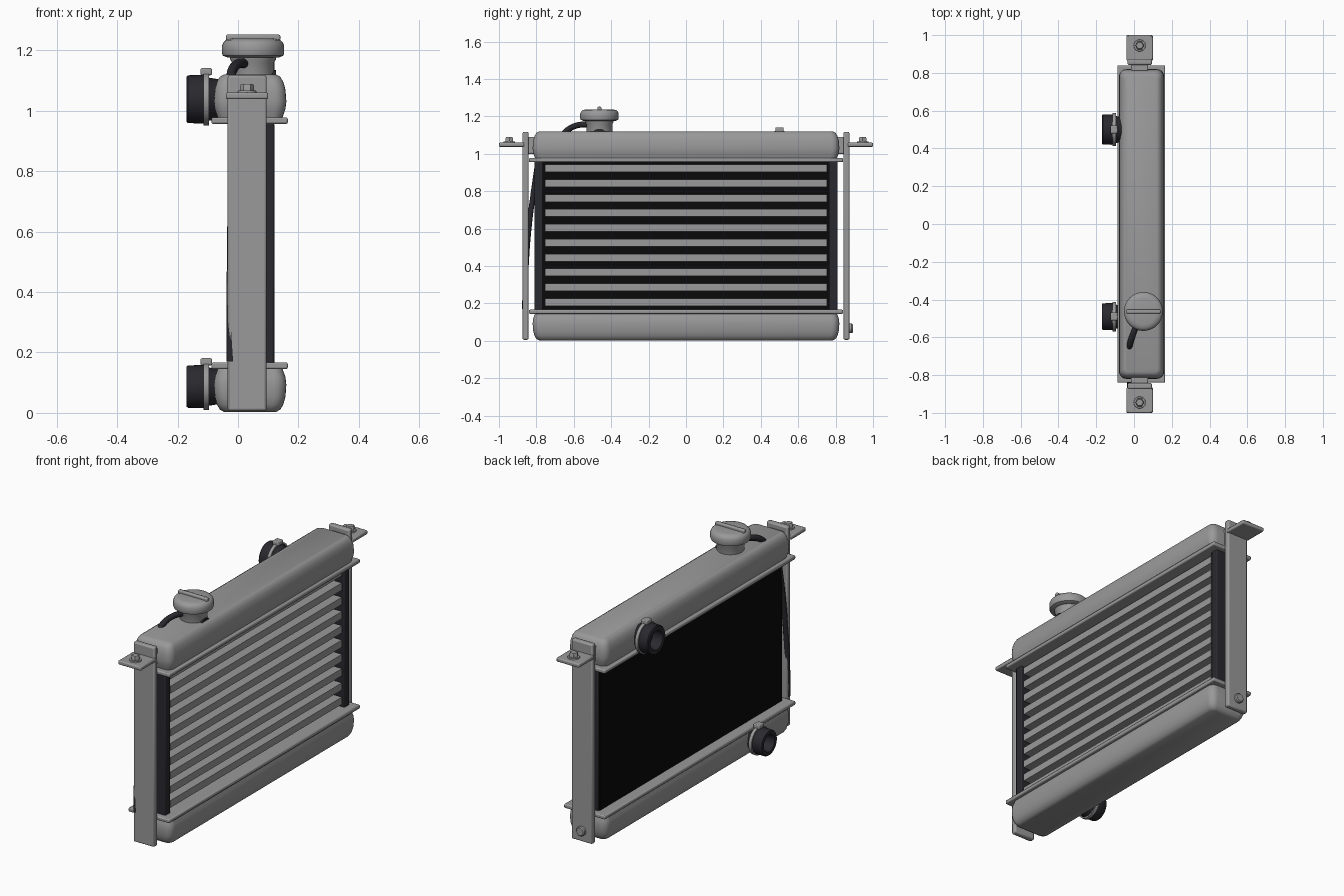
import bpy, bmesh, math
from mathutils import Vector, Matrix

if "Cube" in bpy.data.objects:
    bpy.data.objects.remove(bpy.data.objects["Cube"])


def material(name, rgb):
    m = bpy.data.materials.new(name)
    m.use_nodes = True
    m.diffuse_color = (*rgb, 1)
    bsdf = next(n for n in m.node_tree.nodes if n.type == "BSDF_PRINCIPLED")
    bsdf.inputs["Base Color"].default_value = (*rgb, 1)
    return m


METAL = material("grey metal", (0.32, 0.32, 0.32))
RUBBER = material("dark rubber", (0.022, 0.022, 0.028))
BLACK = material("black core", (0.003, 0.003, 0.003))
CX = 0.04  # centre line of the tanks


def finish(bm, name, mat, bevel=0.0):
    bmesh.ops.recalc_face_normals(bm, faces=bm.faces[:])
    mesh = bpy.data.meshes.new(name)
    bm.to_mesh(mesh)
    bm.free()
    ob = bpy.data.objects.new(name, mesh)
    bpy.context.collection.objects.link(ob)
    mesh.materials.append(mat)
    if bevel:
        mod = ob.modifiers.new("soft edges", "BEVEL")
        mod.width, mod.segments = bevel, 2
    bpy.ops.object.select_all(action="DESELECT")
    ob.select_set(True)
    bpy.context.view_layer.objects.active = ob
    bpy.ops.object.shade_smooth_by_angle(angle=math.radians(35))
    return ob


def box(name, xs, ys, zs, mat, bevel=0.0):
    bm = bmesh.new()
    bmesh.ops.create_cube(bm, size=1)
    for v in bm.verts:
        v.co = Vector([(r[0] + r[1]) / 2 + c * (r[1] - r[0])
                       for c, r in zip(v.co, (xs, ys, zs))])
    return finish(bm, name, mat, bevel)


def loft(bm, rings, closed=False):
    loops = [[bm.verts.new(p) for p in ring] for ring in rings]
    n = len(loops[0])
    pairs = list(zip(loops, loops[1:]))
    if closed:
        pairs.append((loops[-1], loops[0]))
    for a, b in pairs:
        for i in range(n):
            j = (i + 1) % n
            bm.faces.new((a[i], a[j], b[j], b[i]))
    if not closed:
        bm.faces.new(loops[0])
        bm.faces.new(loops[-1])


def lathe(name, profile, origin, mat, axis="Z", sides=40, closed=False):
    """Revolve (radius, height) points about an axis through origin."""
    turn = {"Z": Matrix(), "X": Matrix.Rotation(math.pi / 2, 4, "Y"),
            "Y": Matrix.Rotation(-math.pi / 2, 4, "X")}[axis]
    place = Matrix.Translation(origin) @ turn
    bm = bmesh.new()
    loft(bm, [[place @ Vector((r * math.cos(2 * math.pi * k / sides),
                               r * math.sin(2 * math.pi * k / sides), h))
               for k in range(sides)] for r, h in profile], closed)
    return finish(bm, name, mat)


def rounded_rect(hx, hy, r, z):
    pts = []
    for q, (sx, sy) in enumerate(((1, 1), (-1, 1), (-1, -1), (1, -1))):
        for k in range(6):
            a = math.pi / 2 * (q + k / 5)
            pts.append((CX + sx * (hx - r) + r * math.cos(a),
                        sy * (hy - r) + r * math.sin(a), z))
    return pts


def hose(name, points, radius):
    curve = bpy.data.curves.new(name, "CURVE")
    curve.dimensions = "3D"
    curve.bevel_depth, curve.bevel_resolution = radius, 3
    curve.use_fill_caps = True
    spline = curve.splines.new("BEZIER")
    spline.bezier_points.add(len(points) - 1)
    for bp, p in zip(spline.bezier_points, points):
        bp.co = p
        bp.handle_left_type = bp.handle_right_type = "AUTO"
    ob = bpy.data.objects.new(name, curve)
    bpy.context.collection.objects.link(ob)
    curve.materials.append(RUBBER)


# Tanks: rounded sections, narrowing away from the core, with a flange each
SECTIONS = ((0.15, 0.015), (0.115, 0.003), (0.09, 0), (0.05, 0.003),
            (0.025, 0.01), (0.008, 0.02), (0, 0.034))
for name, base, sign in (("top", 1.12, -1), ("bottom", 0.003, 1)):
    bm = bmesh.new()
    loft(bm, [rounded_rect(0.12 - i, 0.82 - i, 0.04 - i / 2, base + sign * d)
              for d, i in SECTIONS])
    finish(bm, name + "_tank", METAL)
    z = base + sign * 0.153
    box(name + "_flange", (-0.088, 0.165), (-0.84, 0.84),
        (z - 0.011, z + 0.011), METAL, 0.006)

# Core: black back sheet, horizontal slats and dark end bars
box("core_sheet", (-0.03, 0.01), (-0.8, 0.8), (0.16, 0.96), BLACK)
for i in range(10):
    z = 0.207 + i * 0.0795
    box(f"slat_{i + 1}", (0.0, 0.112), (-0.755, 0.755),
        (z - 0.02, z + 0.02), METAL)
for name, s in (("front", -1), ("rear", 1)):
    box(name + "_core_bar", (-0.025, 0.12), sorted((s * 0.765, s * 0.81)),
        (0.16, 0.96), RUBBER, 0.006)

    # Side plate, mounting tab and hex bolt
    box(name + "_side_plate", (-0.034, 0.095), sorted((s * 0.842, s * 0.874)),
        (0.006, 1.118), METAL, 0.008)
    box(name + "_plate_spacer", (-0.015, 0.075), sorted((s * 0.81, s * 0.85)),
        (1.0, 1.09), METAL, 0.006)
    box(name + "_mounting_tab", (-0.04, 0.1), sorted((s * 0.865, s * 1.0)),
        (1.038, 1.06), METAL, 0.006)
    lathe(name + "_bolt_washer", ((0.032, 0), (0.03, 0.008)),
          (0.03, s * 0.945, 1.058), METAL, sides=24)
    lathe(name + "_bolt_head", ((0.023, 0), (0.023, 0.024), (0.019, 0.029)),
          (0.03, s * 0.945, 1.06), METAL, sides=6)

lathe("drain_plug", ((0.026, 0), (0.026, 0.014), (0.021, 0.02)),
      (0.03, 0.872, 0.067), METAL, axis="Y", sides=16)

# Hose stubs with an open mouth, and their clamps
for name, y, z, r in (("inlet", 0.5, 1.038, 0.079), ("outlet", -0.49, 0.087, 0.07)):
    lathe(name + "_stub",
          ((r * 0.8, 0.12), (r * 0.9, 0.075), (r, 0.065), (r * 1.02, 0.05),
           (r, 0.005), (r * 0.95, 0), (r * 0.68, 0), (r * 0.64, 0.005),
           (r * 0.62, 0.06), (0.004, 0.06)),
          (-0.17, y, z), RUBBER, axis="X")
    lathe(name + "_clamp",
          ((r, -0.009), (r + 0.008, -0.009), (r + 0.008, 0.009), (r, 0.009)),
          (-0.105, y, z), METAL, axis="X", closed=True)
    box(name + "_clamp_screw", (-0.124, -0.086), (y - 0.022, y + 0.022),
        (z + r, z + r + 0.024), METAL, 0.005)

# Filler neck, cap and grip
CAP = (0.05, -0.463, 0)
lathe("filler_neck", ((0.07, 1.09), (0.07, 1.16), (0.076, 1.17), (0.076, 1.19)),
      CAP, METAL)
lathe("filler_cap", ((0.085, 1.176), (0.1, 1.182), (0.103, 1.19), (0.103, 1.215),
                     (0.098, 1.226), (0.09, 1.234), (0.07, 1.238)), CAP, METAL)
box("cap_grip", (-0.04, 0.14), (-0.474, -0.452), (1.23, 1.252), METAL, 0.006)
lathe("neck_fitting", ((0.044, 0), (0.044, 0.105)), (0.02, -0.463, 1.09),
      RUBBER, axis="X", sides=24)

# Overflow hose: short run at the neck, then down beside the front plate
hose("overflow_hose_top", ((0.03, -0.5, 1.155), (0.0, -0.57, 1.155),
                           (-0.02, -0.63, 1.13), (-0.025, -0.66, 1.1)), 0.016)
hose("overflow_hose_side", ((-0.015, -0.79, 0.97), (-0.02, -0.815, 0.8),
                            (-0.022, -0.84, 0.6), (-0.024, -0.855, 0.4),
                            (-0.024, -0.863, 0.17)), 0.014)
